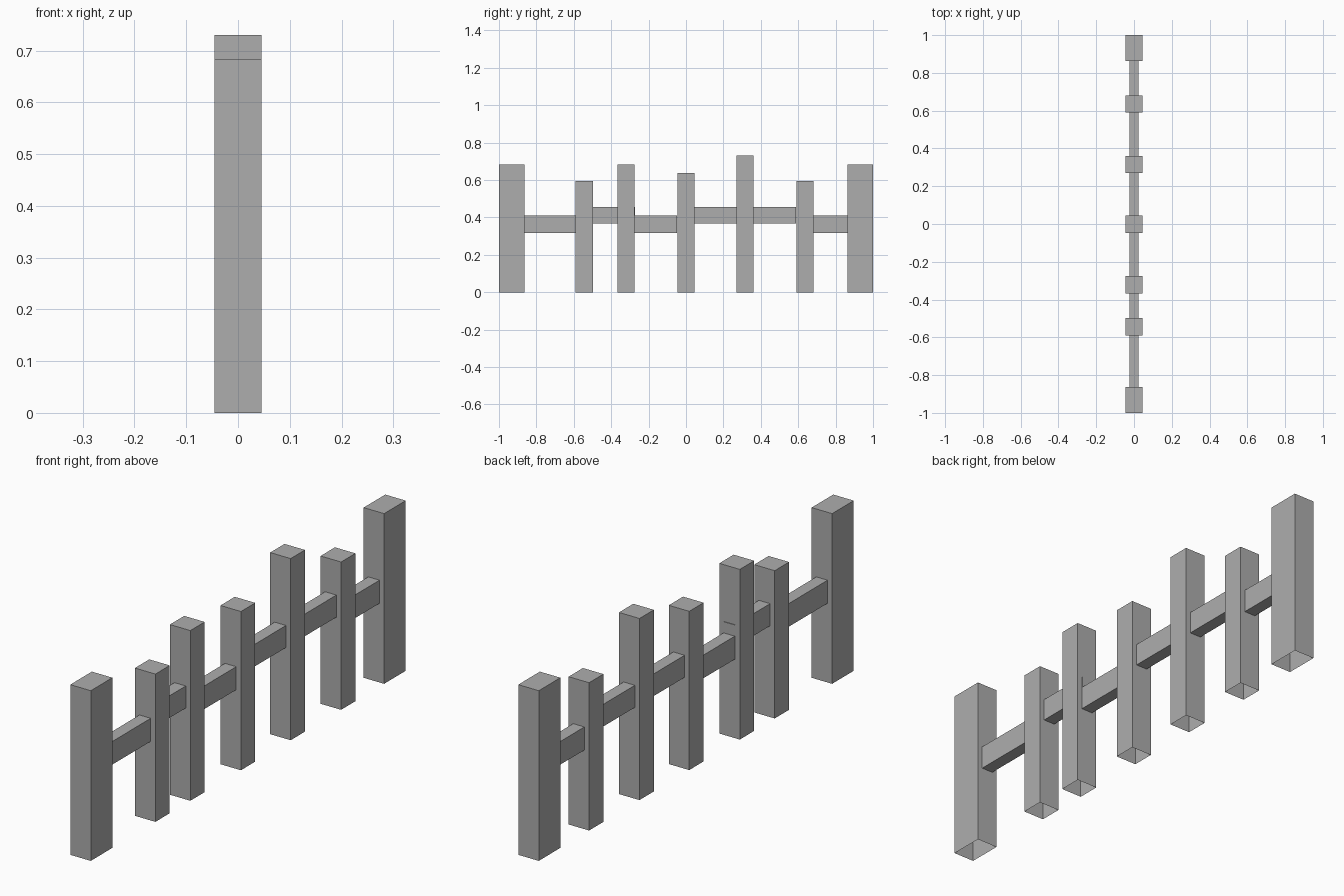
import bpy, bmesh

if "Cube" in bpy.data.objects:
    bpy.data.objects.remove(bpy.data.objects["Cube"])

POST_W = 0.091
RAIL_W = 0.05

grey = bpy.data.materials.new("dark_grey")
grey.diffuse_color = (0.42, 0.42, 0.42, 1)
grey.use_nodes = True
grey.node_tree.nodes["Principled BSDF"].inputs["Base Color"].default_value = grey.diffuse_color


def box(name, width, y0, y1, z0, z1, open_bottom=False):
    bm = bmesh.new()
    bmesh.ops.create_cube(bm, size=1)
    for v in bm.verts:
        v.co.x *= width
        v.co.y = y0 if v.co.y < 0 else y1
        v.co.z = z0 if v.co.z < 0 else z1
    if open_bottom:
        bm.normal_update()
        bottom = [f for f in bm.faces if f.normal.z < -0.5]
        bmesh.ops.delete(bm, geom=bottom, context='FACES_ONLY')
    mesh = bpy.data.meshes.new(name)
    bm.to_mesh(mesh)
    bm.free()
    mesh.materials.append(grey)
    obj = bpy.data.objects.new(name, mesh)
    bpy.context.collection.objects.link(obj)
    return obj


# Thick end posts, hollow at the ground
for side, y0, y1 in (("front", -1, -0.863), ("back", 0.863, 1)):
    box(f"{side}_end_post", POST_W, y0, y1, 0, 0.684, True)

# Thin posts of varied height: (centre y, height)
posts = [(-0.544, 0.594), (-0.322, 0.684), (-0.001, 0.638),
         (0.315, 0.73), (0.635, 0.594)]
for i, (y, h) in enumerate(posts, 1):
    box(f"post_{i}", POST_W, y - POST_W / 2, y + POST_W / 2, 0, h, True)

# Rails between neighbouring posts, at two heights
LOW, HIGH = (0.318, 0.411), (0.367, 0.456)
rails = [(-0.863, -0.59, LOW), (-0.50, -0.274, HIGH), (-0.277, -0.047, LOW),
         (0.044, 0.269, HIGH), (0.36, 0.589, HIGH), (0.681, 0.863, LOW)]
for i, (y0, y1, (z0, z1)) in enumerate(rails, 1):
    box(f"rail_{i}", RAIL_W, y0, y1, z0, z1)
